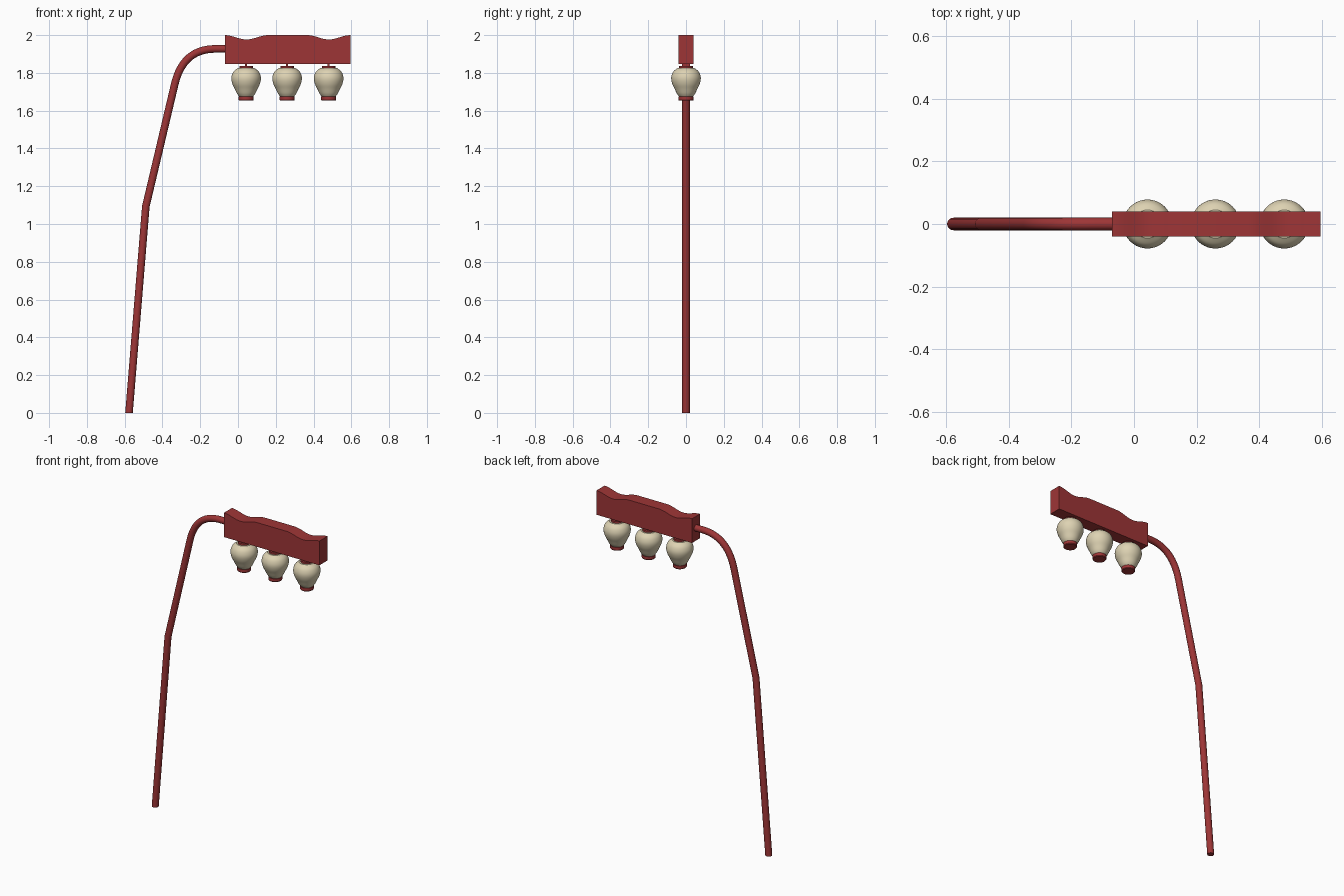
import bpy, bmesh, math
from mathutils import Vector

if "Cube" in bpy.data.objects:
    bpy.data.objects.remove(bpy.data.objects["Cube"])


def material(name, rgb):
    m = bpy.data.materials.new(name)
    m.diffuse_color = (*rgb, 1)
    m.use_nodes = True
    m.node_tree.nodes["Principled BSDF"].inputs["Base Color"].default_value = m.diffuse_color
    return m


RED = material("dark red paint", (0.34, 0.036, 0.037))
CREAM = material("cream glass", (0.73, 0.65, 0.45))


def finish(name, bm, mat, smooth=True):
    bmesh.ops.recalc_face_normals(bm, faces=bm.faces[:])
    me = bpy.data.meshes.new(name)
    bm.to_mesh(me)
    bm.free()
    ob = bpy.data.objects.new(name, me)
    bpy.context.collection.objects.link(ob)
    me.materials.append(mat)
    if smooth:
        bpy.ops.object.select_all(action='DESELECT')
        ob.select_set(True)
        bpy.context.view_layer.objects.active = ob
        bpy.ops.object.shade_smooth_by_angle(angle=math.radians(35))
    return ob


def loft(bm, rings):
    """Skin a list of closed point rings and cap both ends."""
    rows = [[bm.verts.new(p) for p in r] for r in rings]
    n = len(rows[0])
    for a, b in zip(rows, rows[1:]):
        for i in range(n):
            j = (i + 1) % n
            bm.faces.new((a[i], a[j], b[j], b[i]))
    bm.faces.new(rows[0])
    bm.faces.new(rows[-1])


def lathe(name, x, profile, mat, n=40):
    bm = bmesh.new()
    angles = [2 * math.pi * i / n for i in range(n)]
    loft(bm, [[(x + r * math.cos(a), r * math.sin(a), z) for a in angles]
              for r, z in profile])
    return finish(name, bm, mat)


def box(name, x0, x1, y, z0, z1, mat):
    bm = bmesh.new()
    loft(bm, [[(x0, -y, z), (x1, -y, z), (x1, y, z), (x0, y, z)] for z in (z0, z1)])
    return finish(name, bm, mat, False)


# Bent pole: mitred round tube along a path in the xz plane
p0, p1, p2 = Vector((-0.335, 1.74)), Vector((-0.291, 1.927)), Vector((-0.12, 1.927))
path = [Vector((-0.577, 0)), Vector((-0.488, 1.093))]
for i in range(15):
    t = i / 14
    path.append(p0 * (1 - t) ** 2 + p1 * 2 * t * (1 - t) + p2 * t * t)
path.append(Vector((-0.06, 1.927)))
R, N = 0.02, 20
rings = []
for i, p in enumerate(path):
    before = (p - path[i - 1]).normalized() if i else None
    after = (path[i + 1] - p).normalized() if i < len(path) - 1 else None
    if before is None:
        side = Vector((-1, 0))          # level cut at the ground
    elif after is None:
        side = Vector((-before.y, before.x))
    else:
        t = (before + after).normalized()
        side = Vector((-t.y, t.x)) / t.dot(after)
    ring = []
    for k in range(N):
        a = 2 * math.pi * k / N
        q = p + side * R * math.cos(a)
        ring.append((q.x, R * math.sin(a), q.y))
    rings.append(ring)
bm = bmesh.new()
loft(bm, rings)
finish("bent_pole", bm, RED)

# Beam with two shallow dips in its top edge
X0, X1, DIP = -0.07, 0.596, 0.023
outline = [(X1, 1.847), (X0, 1.847)]
for start, end in ((X0, 0.16), (0.366, X1)):
    for i in range(17):
        t = i / 16
        outline.append((start + (end - start) * t,
                        2 - DIP * 0.5 * (1 - math.cos(2 * math.pi * t))))
bm = bmesh.new()
loft(bm, [[(x, y, z) for x, z in outline] for y in (-0.04, 0.04)])
finish("wavy_beam", bm, RED)

# Shade outline smoothed with a Catmull-Rom spline: radius, height
pts = [(0.036, 1.674), (0.048, 1.690), (0.060, 1.715), (0.072, 1.740),
       (0.078, 1.765), (0.076, 1.787), (0.066, 1.808), (0.045, 1.825)]
shade = []
for i in range(len(pts) - 1):
    a, b, c, d = (Vector(pts[min(max(i + k, 0), len(pts) - 1)]) for k in (-1, 0, 1, 2))
    for s in range(4):
        t = s / 4
        shade.append(0.5 * (2 * b + (c - a) * t + (2 * a - 5 * b + 4 * c - d) * t ** 2
                            + (3 * b - a - 3 * c + d) * t ** 3))
shade.append(Vector(pts[-1]))

# Three hanging lanterns
for i, x in enumerate((0.043, 0.26, 0.48), 1):
    box(f"hanger_{i}", x - 0.005, x + 0.005, 0.022, 1.83, 1.86, RED)
    lathe(f"lantern_cap_{i}", x, [(0.036, 1.818), (0.036, 1.836)], RED)
    lathe(f"lantern_shade_{i}", x, shade, CREAM)
    lathe(f"lantern_base_{i}", x, [(0.037, 1.653), (0.040, 1.657), (0.040, 1.675)], RED)
